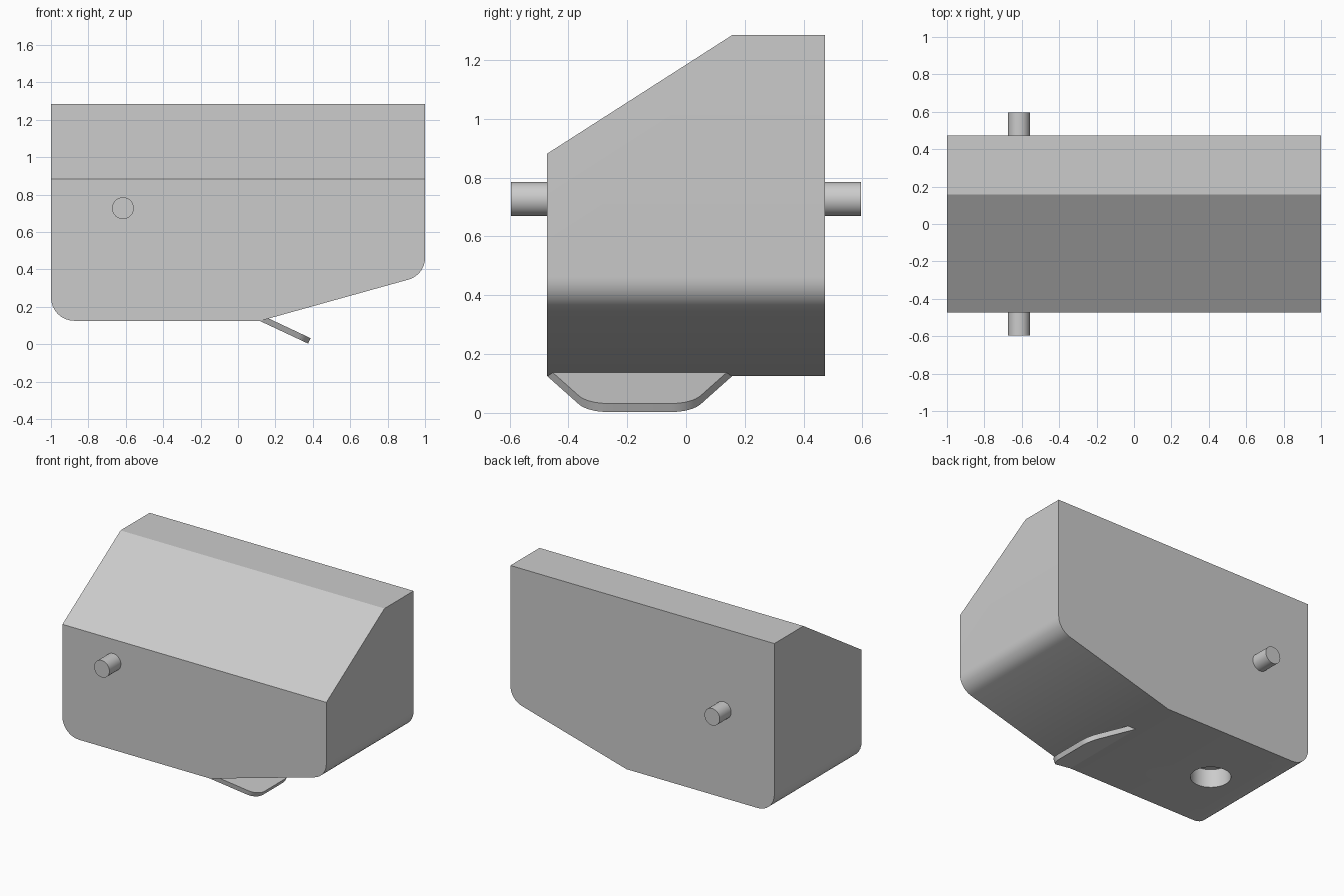
import bpy, bmesh, math
from mathutils import Vector, Matrix

cube = bpy.data.objects.get("Cube")
if cube:
    bpy.data.objects.remove(cube, do_unlink=True)

grey = bpy.data.materials.new("plain grey")
grey.use_nodes = True
grey.diffuse_color = (0.6, 0.6, 0.6, 1)
grey.node_tree.nodes["Principled BSDF"].inputs["Base Color"].default_value = (0.6, 0.6, 0.6, 1)


def outline(corners, steps=8):
    """Turn (a, b, radius) corners into a 2D outline with rounded corners."""
    pts = []
    for i, (a, b, r) in enumerate(corners):
        p = Vector((a, b))
        if not r:
            pts.append(p)
            continue
        to_prev = (Vector(corners[i - 1][:2]) - p).normalized()
        to_next = (Vector(corners[(i + 1) % len(corners)][:2]) - p).normalized()
        half = to_prev.angle(to_next) / 2
        centre = p + (to_prev + to_next).normalized() * r / math.sin(half)
        start = p + to_prev * r / math.tan(half) - centre
        end = p + to_next * r / math.tan(half) - centre
        sweep = start.angle_signed(end)
        for k in range(steps + 1):
            pts.append(centre + Matrix.Rotation(-sweep * k / steps, 2) @ start)
    return pts


def make_object(name, bm):
    bmesh.ops.recalc_face_normals(bm, faces=bm.faces)
    mesh = bpy.data.meshes.new(name)
    bm.to_mesh(mesh)
    bm.free()
    mesh.materials.append(grey)
    obj = bpy.data.objects.new(name, mesh)
    bpy.context.collection.objects.link(obj)
    return obj


def prism(points, offset):
    """Extrude a flat loop of 3D points along an offset."""
    bm = bmesh.new()
    face = bm.faces.new([bm.verts.new(p) for p in points])
    new = bmesh.ops.extrude_face_region(bm, geom=[face], use_keep_orig=True)["geom"]
    bmesh.ops.translate(bm, vec=offset, verts=[v for v in new if isinstance(v, bmesh.types.BMVert)])
    return bm


def cylinder(name, radius, depth, matrix):
    bm = bmesh.new()
    bmesh.ops.create_cone(bm, cap_ends=True, segments=48, radius1=radius,
                          radius2=radius, depth=depth, matrix=matrix)
    return make_object(name, bm)


def smooth(obj):
    bpy.ops.object.select_all(action='DESELECT')
    obj.select_set(True)
    bpy.context.view_layer.objects.active = obj
    bpy.ops.object.shade_smooth_by_angle(angle=math.radians(30))


# Body: side outline with a rising underside, then the sloped front cut away
HALF_DEPTH, BASE, TOP = 0.472, 0.125, 1.285
profile = outline([(-1, TOP, 0), (-1, BASE, 0.125), (0.12, BASE, 0),
                   (1, 0.37, 0.12), (1, TOP, 0)])
bm = prism([(p.x, -HALF_DEPTH, p.y) for p in profile], (0, 2 * HALF_DEPTH, 0))
front_edge, ridge = Vector((0, -HALF_DEPTH, 0.882)), Vector((0, 0.157, TOP))
run = ridge - front_edge
cut = bmesh.ops.bisect_plane(bm, geom=bm.verts[:] + bm.edges[:] + bm.faces[:],
                             plane_co=front_edge, plane_no=(0, -run.z, run.y),
                             clear_outer=True)
bmesh.ops.holes_fill(bm, edges=[e for e in bm.edges if e.is_boundary])
body = make_object("body", bm)

# Blind round hole in the underside
PIVOT_X = -0.615
hole = cylinder("hole_cutter", 0.125, 0.25, Matrix.Translation((PIVOT_X, 0, BASE)))
hole.hide_render = True
boolean = body.modifiers.new("underside hole", 'BOOLEAN')
boolean.operation, boolean.solver, boolean.object = 'DIFFERENCE', 'EXACT', hole
bpy.context.view_layer.objects.active = body
bpy.ops.object.modifier_apply(modifier=boolean.name)
bpy.data.objects.remove(hole, do_unlink=True)
smooth(body)

# Pivot pins on the front and back
for name, side in (("front_pin", -1), ("back_pin", 1)):
    place = Matrix.Translation((PIVOT_X, side * 0.525, 0.727)) @ Matrix.Rotation(math.pi / 2, 4, 'X')
    smooth(cylinder(name, 0.058, 0.142, place))

# Tilted flap below the bend, tapering to a rounded tip
hinge = Vector((0.115, 0, BASE))
along = Vector((0.26, 0, -0.122)).normalized()
up = Vector((-along.z, 0, along.x))
LENGTH = 0.287
shape = outline([(0, -HALF_DEPTH, 0), (LENGTH, -0.335, 0.11),
                 (LENGTH, 0.02, 0.11), (0, 0.157, 0)])
flap = make_object("flap", prism([hinge + along * p.x + Vector((0, p.y, 0)) for p in shape], up * 0.032))
smooth(flap)
